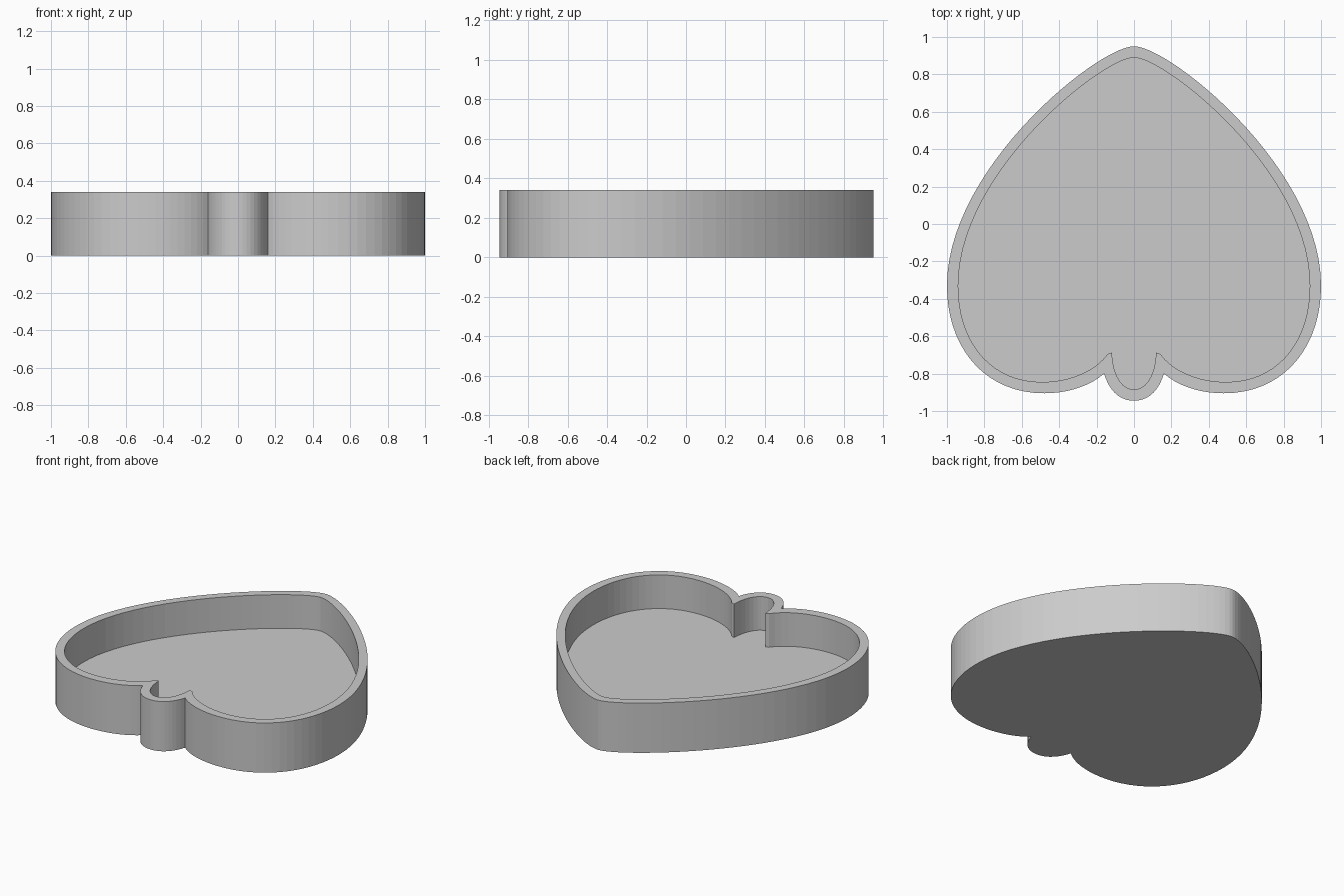
import bpy
import bmesh
from mathutils import Vector
from mathutils.geometry import interpolate_bezier

HEIGHT, FLOOR = 0.34, 0.11
STEPS = (28, 18, 10, 10)   # samples per curve: flank, shoulder, lobe, stem

# Default cube out of the way
cube = bpy.data.objects.get("Cube")
if cube:
    bpy.data.objects.remove(cube, do_unlink=True)

# Half outlines as bezier curves: flank, shoulder, lobe underside, stem
OUTER = [
    ((0, .95), (.19, .95), (1, .30), (1, -.33)),
    ((1, -.33), (1, -.66), (.80, -.905), (.48, -.905)),
    ((.48, -.905), (.36, -.905), (.24, -.87), (.16, -.80)),
    ((.16, -.80), (.13, -.90), (.07, -.945), (0, -.945)),
]
INNER = [
    ((0, .89), (.165, .89), (.94, .28), (.94, -.33)),
    ((.94, -.33), (.94, -.63), (.77, -.845), (.49, -.845)),
    ((.49, -.845), (.35, -.845), (.21, -.79), (.14, -.695)),
    ((.118, -.688), (.115, -.80), (.07, -.885), (0, -.885)),
]


def outline(curves):
    """Sample the half outline and mirror it into a closed loop."""
    half = []
    for (a, b, c, d), n in zip(curves, STEPS):
        half += interpolate_bezier(Vector(a), Vector(b), Vector(c), Vector(d), n)
    return [(p.x, p.y) for p in half] + [(-p.x, p.y) for p in reversed(half)]


# Grey plastic
grey = bpy.data.materials.new("grey plastic")
grey.use_nodes = True
colour = (0.6, 0.6, 0.6, 1)
grey.diffuse_color = colour
grey.node_tree.nodes["Principled BSDF"].inputs["Base Color"].default_value = colour

# Tray: outer wall, rim, inner wall, closed by the floor and the underside
bm = bmesh.new()
outer, inner = outline(OUTER), outline(INNER)
rings = [[bm.verts.new((x, y, z)) for x, y in loop]
         for loop, z in ((outer, 0), (outer, HEIGHT), (inner, HEIGHT), (inner, FLOOR))]
for low, high in zip(rings, rings[1:]):
    for i in range(len(low)):
        bm.faces.new((low[i - 1], low[i], high[i], high[i - 1]))
bm.faces.new(rings[0])
bm.faces.new(rings[-1])
bmesh.ops.remove_doubles(bm, verts=bm.verts[:], dist=0.0005)
bmesh.ops.recalc_face_normals(bm, faces=bm.faces[:])

mesh = bpy.data.meshes.new("leaf_tray")
bm.to_mesh(mesh)
bm.free()
mesh.materials.append(grey)
tray = bpy.data.objects.new("leaf_tray", mesh)
bpy.context.collection.objects.link(tray)
